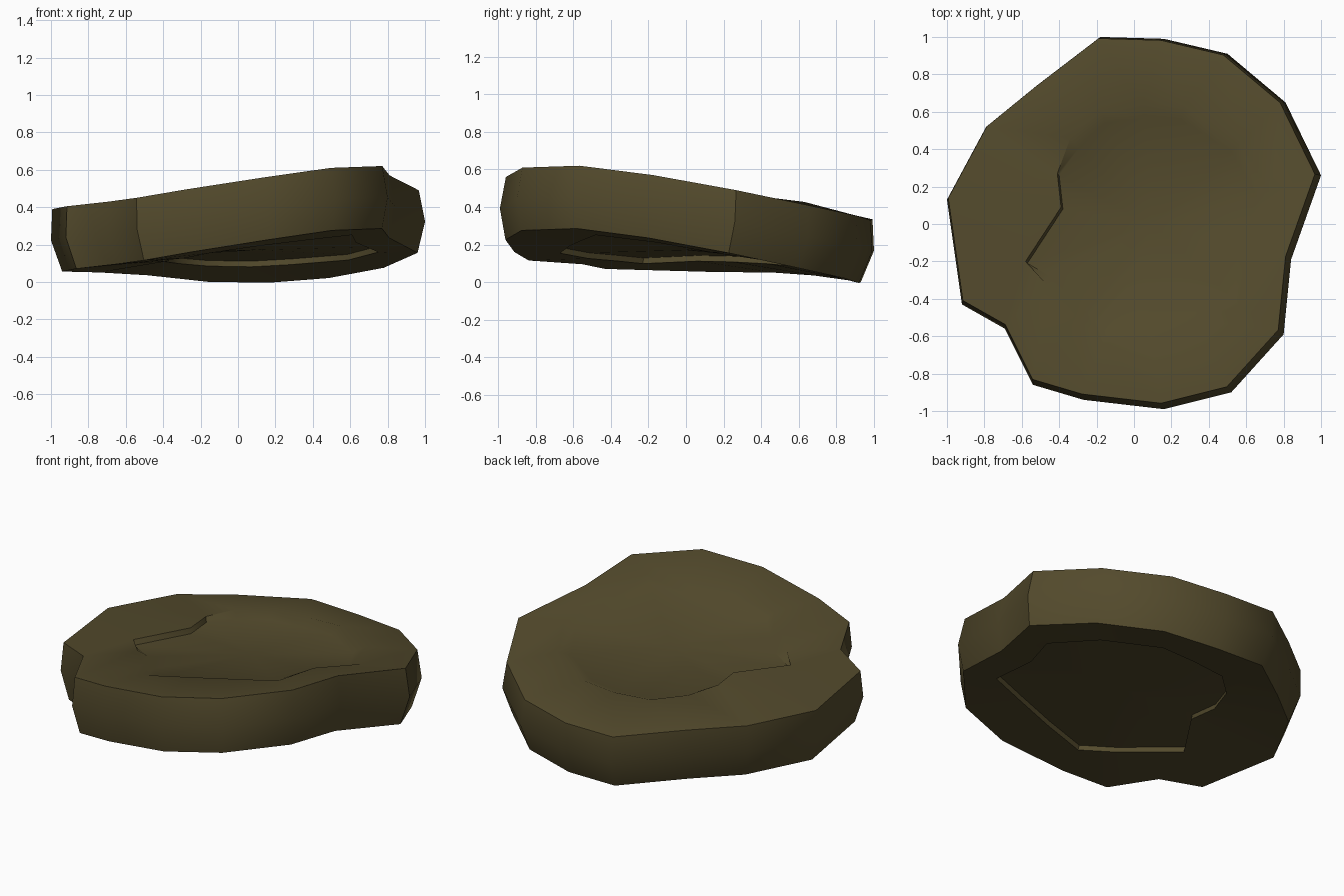
import bpy, bmesh, math
from mathutils import Vector

if "Cube" in bpy.data.objects:
    bpy.data.objects.remove(bpy.data.objects["Cube"])

# Rim corners: outer x, y, top height, then inner hollow x, y
RIM = [
    (-.18, 1.00, .335, -.17, .60), (.16, .99, .33, .06, .63),
    (.50, .91, .355, .28, .62), (.81, .65, .41, .58, .43),
    (1.0, .26, .49, .74, .15), (.84, -.19, .57, .62, -.13),
    (.80, -.59, .62, .60, -.46), (.52, -.90, .61, .36, -.53),
    (.16, -.99, .56, .10, -.60), (-.27, -.94, .495, -.16, -.65),
    (-.54, -.86, .45, -.30, -.50), (-.69, -.56, .43, -.45, -.34),
    (-.92, -.43, .405, -.57, -.21), (-1.0, .13, .39, -.38, .08),
    (-.79, .52, .385, -.40, .26), (-.52, .74, .37, -.33, .45),
]
THICK = .334     # slab thickness
DEPTH = .03      # depth of the shallow hollows above and below
MID_Z = .475     # height of the top surface at the centre
STEEP = (12, 13, 14)   # corners where the top hollow has an upright step

def outer(scale, dx, dy, drop):
    return [Vector((x * scale + dx, y * scale + dy, z - drop)) for x, y, z, _, _ in RIM]

def inner(dx, dy, drop, shrink=1):
    pts = []
    for i, (x, y, z, ix, iy) in enumerate(RIM):
        t = math.hypot(ix, iy) / math.hypot(x, y)
        lift = .05 * max(0, iy)          # surface swells toward the back
        s = 1 if i in STEEP else shrink
        pts.append(Vector((ix * s + dx, iy * s + dy, MID_Z + (z - MID_Z) * t + lift - drop)))
    return pts

# Rings from the bottom hollow, around the edge, to the top hollow
rings = [
    inner(.005, -.015, THICK - DEPTH),
    inner(.01, -.02, THICK),
    outer(.95, .01, -.02, THICK),
    outer(1, 0, 0, THICK / 2),
    outer(.98, -.013, .012, 0),
    inner(-.01, .01, 0),
    inner(0, 0, DEPTH, .9),
]

bm = bmesh.new()
loops = [[bm.verts.new(p) for p in ring] for ring in rings]
n = len(RIM)
for a, b in zip(loops, loops[1:]):
    for i in range(n):
        j = (i + 1) % n
        bm.faces.new((a[i], a[j], b[j], b[i]))

# Hollow floors as fans
for loop, z in ((loops[0], MID_Z - THICK + DEPTH), (loops[-1], MID_Z - DEPTH)):
    c = bm.verts.new((.1, 0, z))
    for i in range(n):
        bm.faces.new((loop[i], loop[(i + 1) % n], c))
bmesh.ops.recalc_face_normals(bm, faces=bm.faces)

# Slab object
mesh = bpy.data.meshes.new("stone_slab")
bm.to_mesh(mesh)
bm.free()
slab = bpy.data.objects.new("stone_slab", mesh)
bpy.context.collection.objects.link(slab)
olive = bpy.data.materials.new("olive_brown")
olive.diffuse_color = (.086, .068, .025, 1)
olive.use_nodes = True
olive.node_tree.nodes["Principled BSDF"].inputs["Base Color"].default_value = olive.diffuse_color
mesh.materials.append(olive)

bpy.context.view_layer.objects.active = slab
slab.select_set(True)
bpy.ops.object.shade_smooth_by_angle(angle=math.radians(42))
